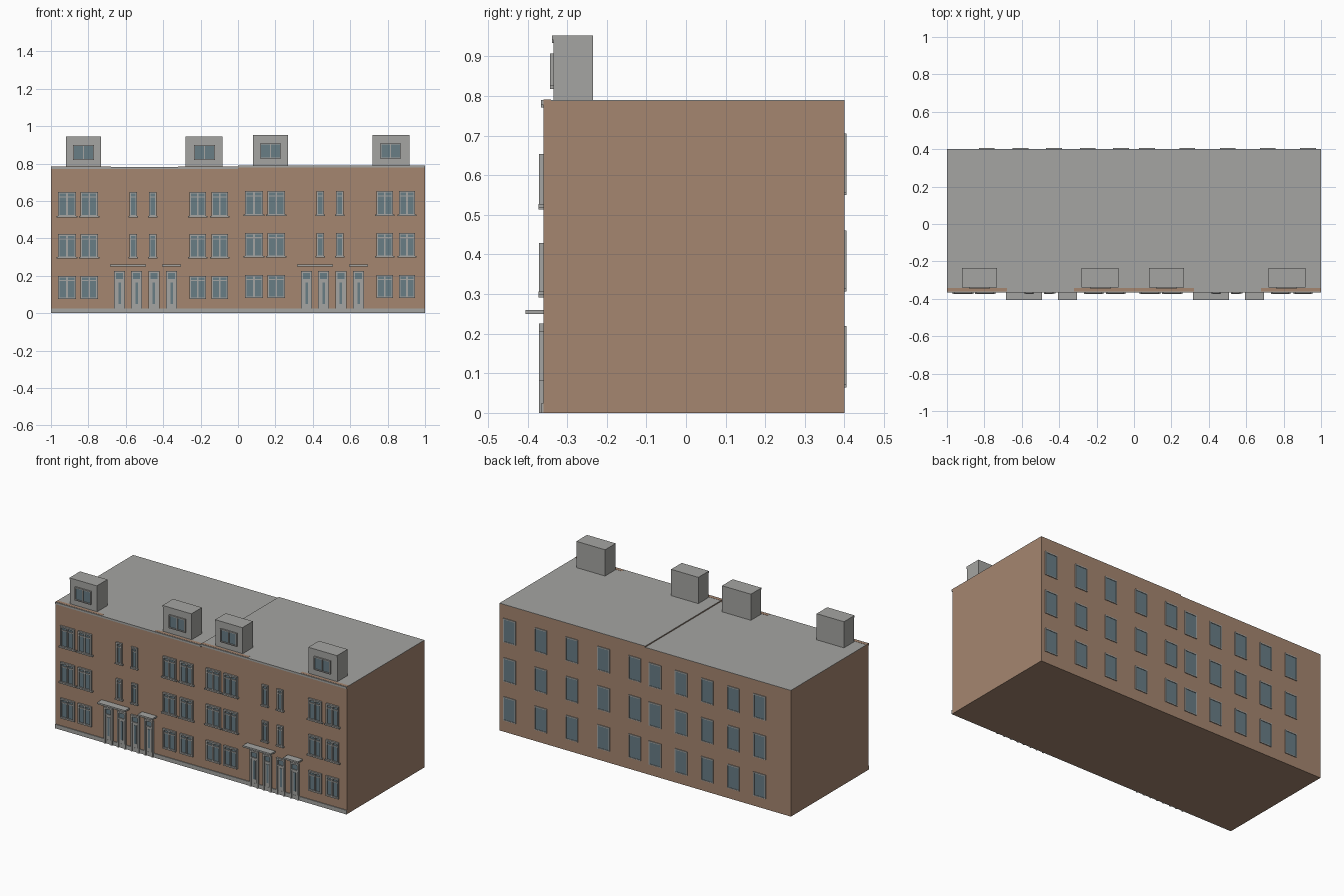
import bpy, bmesh
from mathutils import Vector

if "Cube" in bpy.data.objects:
    bpy.data.objects.remove(bpy.data.objects["Cube"])


def material(name, rgb):
    m = bpy.data.materials.new(name)
    m.diffuse_color = (*rgb, 1)
    m.use_nodes = True
    m.node_tree.nodes["Principled BSDF"].inputs["Base Color"].default_value = m.diffuse_color
    return m


BRICK = material("brick", (0.376, 0.238, 0.162))
GREY = material("grey stone", (0.376, 0.376, 0.36))
GLASS = material("blue grey glass", (0.14, 0.205, 0.235))


class Part:
    """Collects boxes into one named, single-colour object."""

    def __init__(self, name, mat):
        self.name, self.mat, self.bm = name, mat, bmesh.new()

    def box(self, x0, x1, y0, y1, z0, z1):
        vs = bmesh.ops.create_cube(self.bm, size=1)["verts"]
        for v in vs:
            v.co = Vector(((x0 + x1) / 2 + v.co.x * (x1 - x0),
                           (y0 + y1) / 2 + v.co.y * (y1 - y0),
                           (z0 + z1) / 2 + v.co.z * (z1 - z0)))

    def finish(self):
        me = bpy.data.meshes.new(self.name)
        self.bm.to_mesh(me)
        self.bm.free()
        me.materials.append(self.mat)
        bpy.context.collection.objects.link(bpy.data.objects.new(self.name, me))


walls = Part("brick_walls", BRICK)
parapet = Part("parapet_strips", BRICK)
roof = Part("roof", GREY)
trim = Part("plinth_and_cornice", GREY)
dormers = Part("dormers", GREY)
dormer_frames = Part("dormer_window_frames", GREY)
frames = Part("front_window_frames", GREY)
sills = Part("front_sills", GREY)
doors = Part("doors", GREY)
door_frames = Part("door_frames", GREY)
canopies = Part("canopies", GREY)
back_frames = Part("back_window_frames", GREY)
glass = Part("window_glass", GLASS)
FRONT, BACK = -0.36, 0.40


def framed(fr, x0, x1, y, z0, z1, depth, w, mullion=False, transom=None):
    """Frame bars standing out towards the front of plane y, with glass inside."""
    yf = y - depth
    fr.box(x0, x0 + w, yf, y, z0, z1)
    fr.box(x1 - w, x1, yf, y, z0, z1)
    fr.box(x0 + w, x1 - w, yf, y, z1 - w, z1)
    fr.box(x0 + w, x1 - w, yf, y, z0, z0 + w)
    if mullion:
        c = (x0 + x1) / 2
        fr.box(c - w / 2, c + w / 2, yf, y, z0 + w, z1 - w)
    if transom:
        t = z0 + (z1 - z0) * transom
        fr.box(x0 + w, x1 - w, yf + 0.002, y, t - w / 3, t + w / 3)
    glass.box(x0 + w, x1 - w, y - 0.003, y, z0 + w, z1 - w)


# two houses: (x range, height, height offset of the openings)
for x0, x1, top, dz in ((-1, 0, 0.783, 0), (0, 1, 0.79, 0.006)):
    walls.box(x0, x1, FRONT, BACK, 0, top - 0.002)
    roof.box(x0, x1, FRONT, BACK, top - 0.002, top)
    trim.box(x0, x1, FRONT - 0.006, FRONT, top - 0.012, top)
    trim.box(x0, x1, FRONT - 0.005, FRONT, 0, 0.025)

# brick strips along the front roof edge
for x0, x1, z in ((-1, -0.68, 0.783), (-0.32, 0, 0.783),
                  (0, 0.32, 0.79), (0.68, 1, 0.79)):
    parapet.box(x0, x1, FRONT, -0.341, z - 0.003, z + 0.001)

# dormers with double windows
for x0, x1, wx, dz in ((-0.92, -0.732, -0.826, 0), (-0.281, -0.083, -0.179, 0),
                       (0.08, 0.267, 0.174, 0.008), (0.72, 0.917, 0.816, 0.008)):
    dormers.box(x0, x1, -0.335, -0.235, 0.78, 0.945 + dz)
    dormers.box(x0, x1, -0.339, -0.335, 0.934 + dz, 0.945 + dz)
    framed(dormer_frames, wx - 0.056, wx + 0.056, -0.335,
           0.818 + dz, 0.9 + dz, 0.009, 0.006, mullion=True)

# front windows, three storeys
rows = ((0.075, 0.199), (0.294, 0.423), (0.515, 0.648))
wide = ((-0.963, -0.866), (-0.842, -0.749), (-0.26, -0.171), (-0.142, -0.053),
        (0.037, 0.134), (0.158, 0.251), (0.74, 0.829), (0.861, 0.947))
narrow = ((-0.58, -0.54), (-0.476, -0.435), (0.42, 0.46), (0.524, 0.565))
for r, (z0, z1) in enumerate(rows):
    for x0, x1 in wide + (narrow if r else ()):
        dz = 0.006 if x0 > 0 else 0
        big = x1 - x0 > 0.06
        framed(frames, x0, x1, FRONT, z0 + dz, z1 + dz, 0.011, 0.009,
               mullion=big, transom=0.8)
        if r:
            e = 0.008 if big else 0.005
            sills.box(x0 - e, x1 + e, FRONT - 0.013, FRONT,
                      z0 + dz - 0.002, z0 + dz + 0.006)

# doors with a glazed light above and a slim glazed panel
for c in (-0.633, -0.542, -0.45, -0.355, 0.367, 0.458, 0.55, 0.645):
    x0, x1 = c - 0.029, c + 0.029
    for a in (x0, x1 - 0.01):
        door_frames.box(a, a + 0.01, FRONT - 0.011, FRONT, 0, 0.226)
    door_frames.box(x0 + 0.01, x1 - 0.01, FRONT - 0.011, FRONT, 0.216, 0.226)
    door_frames.box(x0 + 0.01, x1 - 0.01, FRONT - 0.009, FRONT, 0.176, 0.184)
    glass.box(x0 + 0.01, x1 - 0.01, FRONT - 0.003, FRONT, 0.184, 0.216)
    doors.box(x0 + 0.01, x1 - 0.01, FRONT - 0.004, FRONT, 0, 0.176)
    glass.box(c - 0.007, c + 0.007, FRONT - 0.006, FRONT, 0.05, 0.165)

# canopies over the doors
for x0, x1 in ((-0.684, -0.492), (-0.406, -0.305), (0.315, 0.508), (0.594, 0.695)):
    canopies.box(x0, x1, -0.405, FRONT, 0.25, 0.26)

# back windows
for c in (0.93, 0.715, 0.502, 0.285, 0.07, -0.069, -0.247, -0.428, -0.607, -0.787):
    dz = 0.004 if c > 0 else -0.003
    for z0 in (0.067, 0.309, 0.553):
        a, b, z = c - 0.042, c + 0.042, z0 + dz
        t = z + 0.148
        glass.box(a + 0.005, b - 0.005, BACK, BACK + 0.002, z + 0.005, t - 0.007)
        back_frames.box(a, a + 0.005, BACK, BACK + 0.005, z, t)
        back_frames.box(b - 0.005, b, BACK, BACK + 0.005, z, t)
        back_frames.box(a + 0.005, b - 0.005, BACK, BACK + 0.005, z, z + 0.005)
        back_frames.box(a + 0.005, b - 0.005, BACK, BACK + 0.005, t - 0.007, t)

for p in (walls, parapet, roof, trim, dormers, dormer_frames, frames, sills,
          doors, door_frames, canopies, back_frames, glass):
    p.finish()
